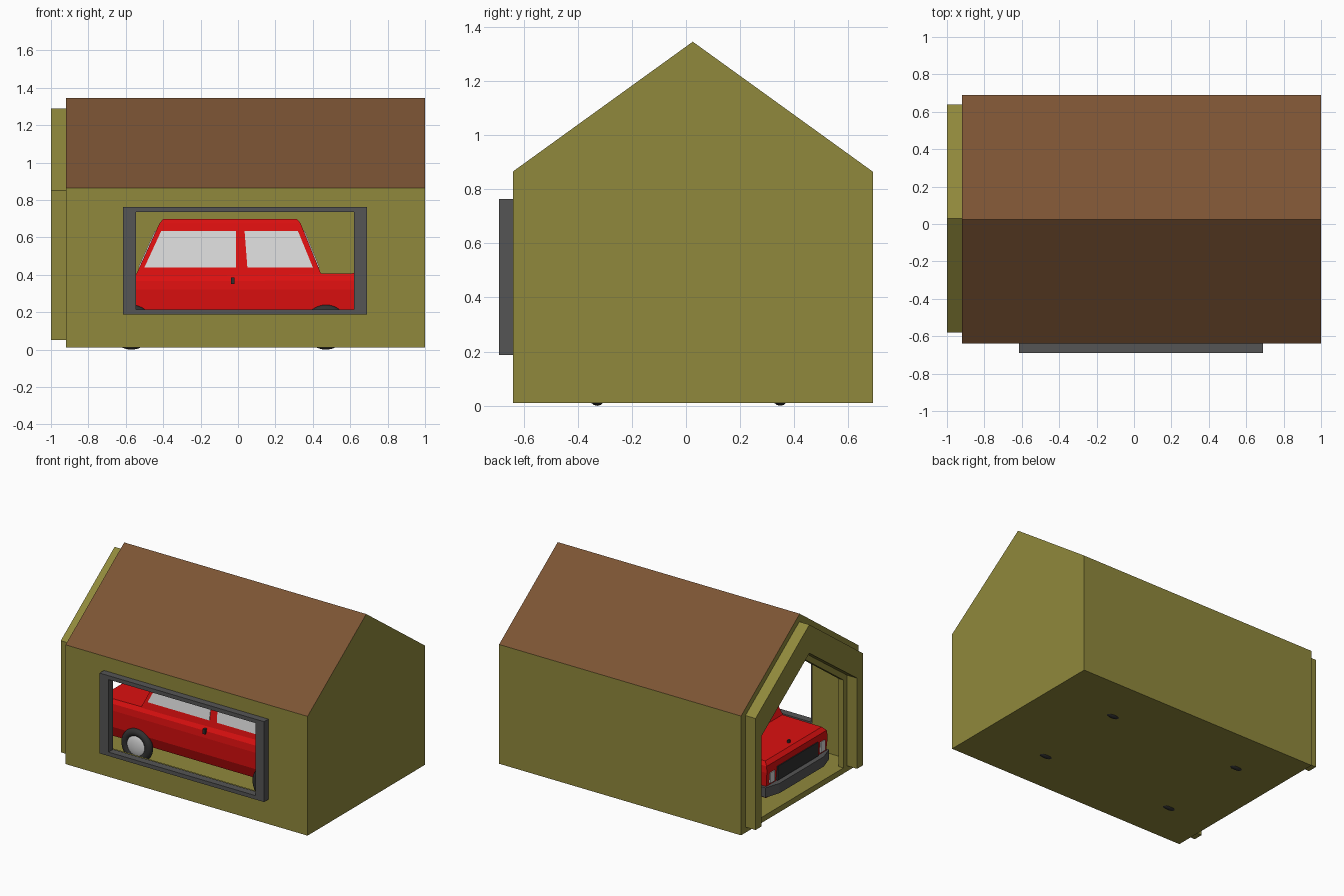
import bpy, bmesh, math
from mathutils import Vector

if "Cube" in bpy.data.objects:
    bpy.data.objects.remove(bpy.data.objects["Cube"])


def mat(name, r, g, b):
    m = bpy.data.materials.new(name)
    m.diffuse_color = (r, g, b, 1)
    m.use_nodes = True
    m.node_tree.nodes["Principled BSDF"].inputs["Base Color"].default_value = m.diffuse_color
    return m


OLIVE = mat("olive wall", .28, .25, .045)
BROWN = mat("brown roof", .20, .088, .034)
GREY = mat("dark grey trim", .09, .09, .09)
BLACK = mat("black rubber", .03, .03, .03)
RED = mat("red paint", .72, .005, .005)
LIGHT = mat("light grey", .68, .68, .68)
CY = .01   # car centre line


def finish(name, bm, m):
    bmesh.ops.recalc_face_normals(bm, faces=bm.faces)
    me = bpy.data.meshes.new(name)
    bm.to_mesh(me)
    bm.free()
    ob = bpy.data.objects.new(name, me)
    bpy.context.collection.objects.link(ob)
    me.materials.append(m)
    return ob


def prism(name, pts, vec, m):
    """Extrude a flat polygon along a vector."""
    bm = bmesh.new()
    f = bm.faces.new([bm.verts.new(p) for p in pts])
    r = bmesh.ops.extrude_face_region(bm, geom=[f])
    for v in r["geom"]:
        if isinstance(v, bmesh.types.BMVert):
            v.co += Vector(vec)
    return finish(name, bm, m)


def box(name, x0, x1, y0, y1, z0, z1, m):
    return prism(name, [(x0, y0, z0), (x1, y0, z0), (x1, y1, z0), (x0, y1, z0)],
                 (0, 0, z1 - z0), m)


def gable(name, x0, x1, y0, y1, z0, eave, apex, m):
    ym = (y0 + y1) / 2
    prof = [(y0, z0), (y1, z0), (y1, eave), (ym, apex), (y0, eave)]
    return prism(name, [(x0, y, z) for y, z in prof], (x1 - x0, 0, 0), m)


def loft(name, rings, m):
    """Rings of (front x, front z, back x, back z, half width), bottom to top."""
    bm = bmesh.new()
    loops = [[bm.verts.new(p) for p in ((xf, CY - w, zf), (xb, CY - w, zb),
                                        (xb, CY + w, zb), (xf, CY + w, zf))]
             for xf, zf, xb, zb, w in rings]
    for a, b in zip(loops, loops[1:]):
        for i in range(4):
            j = (i + 1) % 4
            bm.faces.new((a[i], a[j], b[j], b[i]))
    bm.faces.new(loops[0])
    bm.faces.new(loops[-1])
    return finish(name, bm, m)


def cut(ob, cutter):
    mod = ob.modifiers.new("cut", 'BOOLEAN')
    mod.object, mod.solver = cutter, 'EXACT'
    bpy.context.view_layer.objects.active = ob
    bpy.ops.object.modifier_apply(modifier="cut")
    bpy.data.objects.remove(cutter)


# garage shell: hollow, open at the left end, window hole at the front
house = gable("garage_shell", -.92, 1, -.64, .69, .01, .865, 1.345, OLIVE)
cut(house, gable("cavity", -.88, .96, -.60, .65, .05, .845, 1.295, OLIVE))
cut(house, gable("end_opening", -1.1, -.8, -.47, .53, .05, .68, 1.04, OLIVE))
cut(house, box("window_hole", -.58, .655, -.8, -.5, .20, .75, OLIVE))
house.data.materials.clear()
house.data.materials.append(OLIVE)
house.data.materials.append(BROWN)
for p in house.data.polygons:
    p.material_index = int(p.normal.z > .3 and p.center.z > .8)

# door frame around the open end
frame = [(-.58, .05), (-.58, .85), (.03, 1.29), (.64, .85), (.64, .05),
         (.57, .05), (.57, .70), (.03, 1.085), (-.51, .70), (-.51, .05)]
prism("door_frame", [(-1, y, z) for y, z in frame], (.08, 0, 0), OLIVE)

# window frame
win = box("window_frame", -.615, .69, -.69, -.637, .187, .763, GREY)
cut(win, box("pane_hole", -.545, .62, -.8, -.5, .215, .735, GREY))

# car body and cabin
loft("car_body", [(-.86, .12, .76, .12, .31), (-.88, .20, .78, .20, .34),
                  (-.89, .32, .79, .32, .345), (-.885, .365, .785, .37, .34),
                  (-.86, .39, .76, .41, .32)], RED)
loft("car_cabin", [(-.55, .39, .45, .39, .325), (-.42, .675, .335, .675, .272),
                   (-.40, .698, .315, .698, .25)], RED)


def cab_w(z):
    return .325 - (z - .39) * .053 / .285


# side windows, door handles, on both sides
for s, side in ((-1, "right"), (1, "left")):
    for nm, quad in (("front", [(-.50, .44), (-.01, .44), (-.01, .635), (-.41, .635)]),
                     ("rear", [(.05, .44), (.40, .44), (.32, .635), (.035, .635)])):
        prism(f"{side}_{nm}_window", [(x, CY + s * (cab_w(z) - .002), z) for x, z in quad],
              (0, s * .007, 0), LIGHT)
    y = CY + s * .345
    box(f"{side}_door_handle", -.037, -.02, y - .012, y + .012, .35, .385, BLACK)
    # headlights and tail lights
    y = CY + s * .285
    box(f"{side}_headlight", -.895, -.87, y - .025, y + .025, .235, .31, LIGHT)
    box(f"{side}_tail_light", .77, .795, y - .025, y + .025, .235, .31, LIGHT)

# windscreen and rear window
for nm, xa, xb, d in (("windscreen", -.55, -.42, -1), ("rear_window", .45, .335, 1)):
    pts = []
    for z, w, order in ((.44, .27, (-1, 1)), (.635, .235, (1, -1))):
        x = xa + (xb - xa) * (z - .39) / .285 - d * .002
        pts += [(x, CY + s * w, z) for s in order]
    prism(nm, pts, (d * .008, 0, 0), LIGHT)

# grille, hood catch
box("grille", -.896, -.87, CY - .23, CY + .23, .225, .325, BLACK)
box("hood_catch", -.83, -.815, CY - .01, CY + .01, .38, .41, BLACK)

# bumpers with swept ends
for nm, x, d in (("front_bumper", -.925, 1), ("rear_bumper", .825, -1)):
    prof = [(0, -.25), (.035, -.36), (.10, -.36), (.10, .36), (.035, .36), (0, .25)]
    prism(nm, [(x + d * a, CY + y, .15) for a, y in prof], (0, 0, .07), GREY)

# wheels
for x, nm in ((-.57, "front"), (.47, "rear")):
    for s, side in ((-1, "right"), (1, "left")):
        y = CY + s * .338
        bpy.ops.mesh.primitive_torus_add(
            major_radius=.092, minor_radius=.028, major_segments=40, minor_segments=14,
            location=(x, y, .12), rotation=(math.pi / 2, 0, 0))
        tyre = bpy.context.object
        tyre.name = f"{side}_{nm}_tyre"
        tyre.data.materials.append(BLACK)
        bpy.ops.object.shade_smooth()
        bpy.ops.mesh.primitive_uv_sphere_add(segments=32, ring_count=16, radius=.085,
                                             location=(x, y, .12))
        hub = bpy.context.object
        hub.name = f"{side}_{nm}_hubcap"
        hub.scale.y = .32
        hub.data.materials.append(LIGHT)
        bpy.ops.object.shade_smooth()
